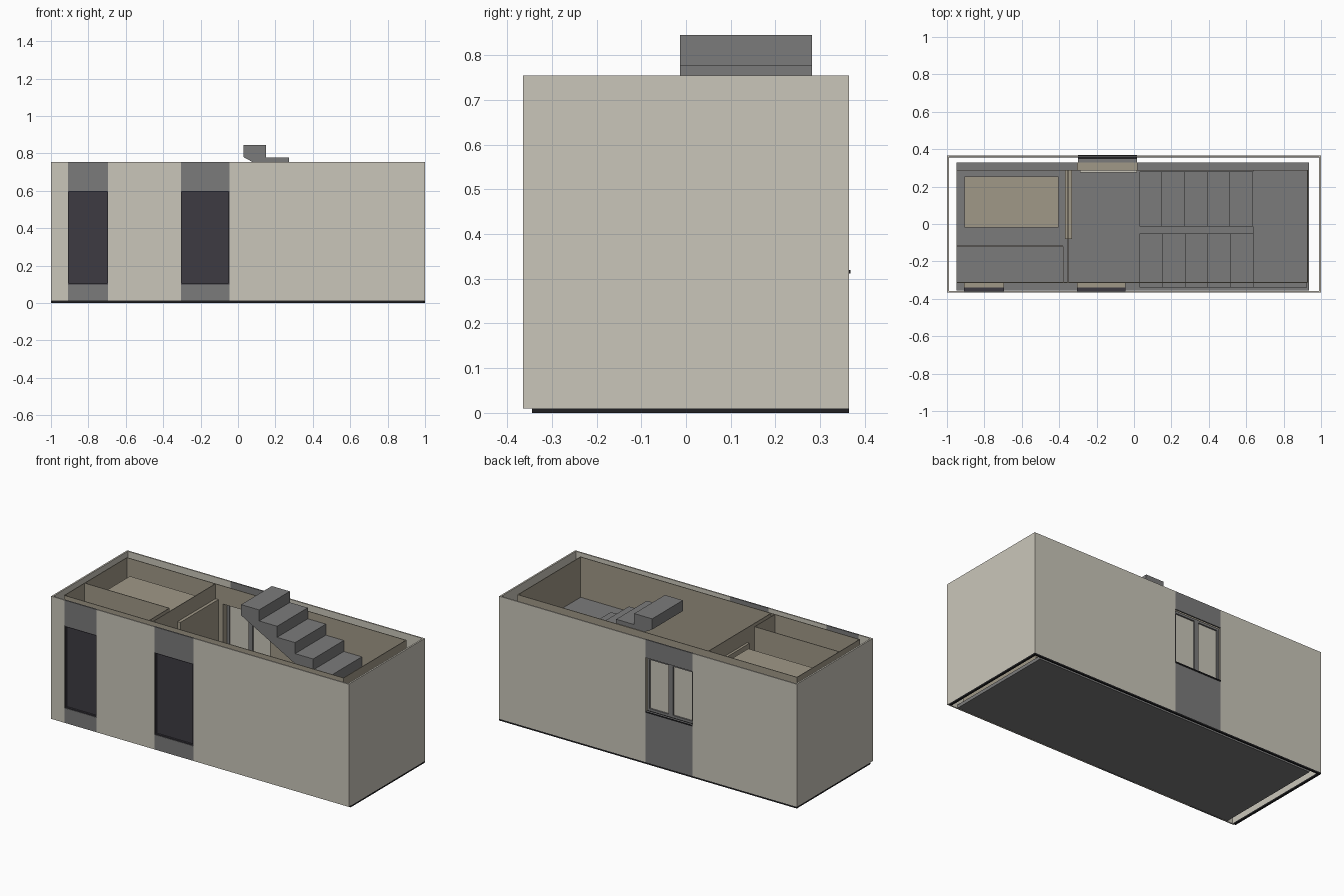
import bpy

if "Cube" in bpy.data.objects:
    bpy.data.objects.remove(bpy.data.objects["Cube"])


def mat(name, r, g, b):
    m = bpy.data.materials.new(name)
    lin = [((c / 255 + 0.055) / 1.055) ** 2.4 for c in (r, g, b)]
    m.diffuse_color = (*lin, 1)
    m.use_nodes = True
    m.node_tree.nodes["Principled BSDF"].inputs["Base Color"].default_value = m.diffuse_color
    return m


CREAM = mat("cream_wall", 202, 198, 186)
TAN = mat("tan_lining", 160, 152, 135)
GREY = mat("grey_panel", 123, 123, 123)
DARK = mat("dark_glass", 61, 59, 66)
BLACK = mat("black_plinth", 32, 32, 34)


def mesh(name, verts, faces, m):
    me = bpy.data.meshes.new(name)
    me.from_pydata(verts, [], faces)
    me.materials.append(m)
    ob = bpy.data.objects.new(name, me)
    bpy.context.collection.objects.link(ob)
    return ob


def prism(name, prof, y0, y1, m):
    """Extrude an anticlockwise x-z profile along y."""
    n = len(prof)
    verts = [(x, y0, z) for x, z in prof] + [(x, y1, z) for x, z in prof]
    faces = [tuple(range(n)), tuple(range(2 * n - 1, n - 1, -1))]
    faces += [(i, i + n, (i + 1) % n + n, (i + 1) % n) for i in range(n)]
    return mesh(name, verts, faces, m)


def box(name, x0, x1, y0, y1, z0, z1, m):
    return prism(name, [(x0, z0), (x1, z0), (x1, z1), (x0, z1)], y0, y1, m)


def frame(name, x0, x1, y0, y1, z0, z1, w, m):
    """Rectangular frame made of four bars."""
    box(name + "_left", x0, x0 + w, y0, y1, z0, z1, m)
    box(name + "_right", x1 - w, x1, y0, y1, z0, z1, m)
    box(name + "_bottom", x0 + w, x1 - w, y0, y1, z0, z0 + w, m)
    box(name + "_top", x0 + w, x1 - w, y0, y1, z1 - w, z1, m)


H, B, T = 0.755, 0.01, 0.004     # wall top, wall bottom, lining thickness
Y = 0.365
WX0, WX1, WZ0, WZ1 = -0.30, 0.015, 0.32, 0.645   # back window
doors = [(-0.91, -0.695), (-0.305, -0.045)]      # front glazing

# outer walls
for s, n in ((-1, "left"), (1, "right")):
    box("outer_wall_" + n, min(s, s * 0.99), max(s, s * 0.99), -Y, Y, B, H, CREAM)
edges = [-0.99] + [e for d in doors for e in d] + [0.99]
for i in range(0, len(edges), 2):
    box("outer_wall_front_%d" % i, edges[i], edges[i + 1], -Y, -Y + 0.008, B, H, CREAM)
box("outer_wall_back_a", -0.99, WX0, Y - 0.008, Y, B, H, CREAM)
box("outer_wall_back_b", WX1, 0.99, Y - 0.008, Y, B, H, CREAM)

# front glazing strips: grey panels, frame, dark pane and tan reveal
for a, b in doors:
    box("front_panel_low", a, b, -Y, -Y + 0.008, B, 0.1, GREY)
    box("front_panel_high", a, b, -Y, -Y + 0.008, 0.6, H, GREY)
    frame("front_frame", a, b, -Y + 0.002, -0.345, 0.1, 0.6, 0.006, DARK)
    box("front_pane", a, b, -0.352, -0.34, 0.1, 0.6, DARK)
    box("front_reveal", a, b, -0.34, -0.315, 0.1, 0.6, TAN)

# back window
box("back_panel_low", WX0, WX1, Y - 0.008, Y, B, WZ0, GREY)
box("back_panel_high", WX0, WX1, Y - 0.008, Y, WZ1, H, GREY)
mid = (WX0 + WX1) / 2
for a, b in ((WX0, mid), (mid, WX1)):
    frame("window_frame", a, b, 0.325, 0.35, WZ0, WZ1, 0.014, GREY)
    box("window_pane", a + 0.014, b - 0.014, 0.334, 0.341, WZ0 + 0.014, WZ1 - 0.014, CREAM)
frame("window_reveal", WX0 - T, WX1 + T, 0.29, 0.33, WZ0 - T, WZ1 + T, T, TAN)
box("window_board", WX0 + 0.01, WX1, 0.275, 0.29, WZ0 - 0.01, WZ0, CREAM)
box("window_sill", WX0, WX1, 0.33, 0.368, WZ0 - 0.008, WZ0, BLACK)

# plinth under three sides, and the floor slab
box("plinth_back", -1, 1, 0.355, Y, 0, B, BLACK)
box("plinth_left", -1, -0.988, -0.345, 0.355, 0, B, BLACK)
box("plinth_right", 0.988, 1, -0.345, 0.355, 0, B, BLACK)
box("floor_slab", -0.95, 0.935, -0.355, 0.33, B, 0.03, GREY)

# inner lining
LX0, LX1, LY0, LY1, F = -0.95, 0.93, -0.315, 0.29, 0.03
box("lining_left", LX0, LX0 + T, LY0, LY1, F, H, TAN)
box("lining_right", LX1 - T, LX1, LY0, LY1, F, H, TAN)
box("lining_front", LX0, LX1, LY0, LY0 + T, F, H, TAN)
box("lining_back_a", LX0, WX0, LY1 - T, LY1, F, H, TAN)
box("lining_back_b", WX1, LX1, LY1 - T, LY1, F, H, TAN)
box("lining_back_low", WX0, WX1, LY1 - T, LY1, F, WZ0, TAN)
box("lining_back_high", WX0, WX1, LY1 - T, LY1, WZ1, H, TAN)

# partitions, door leaf and low-ceilinged pod
box("partition_cross", -0.355, -0.355 + T, LY0, LY1, F, H, TAN)
box("partition_hall_side", -0.38, -0.38 + T, LY0, -0.12, F, H, TAN)
box("partition_hall", LX0, -0.38, -0.12, -0.12 + T, F, H, TAN)
box("door_leaf", -0.37, -0.332, -0.08, 0.285, F, 0.665, TAN)
box("pod", -0.905, -0.405, -0.02, 0.255, F, 0.665, TAN)

# stairs: two flights of five treads with a landing between
SX, G, R = 0.03, 0.121, 0.067
LAND = 0.845 - 5 * R
up = [(SX, 0.78), (SX + 5 * G, 0.45), (SX + 5 * G, 0.845 - 4 * R)]
for i in range(4, -1, -1):
    z = 0.845 - i * R
    if i < 4:
        up.append((SX + (i + 1) * G, z))
    up.append((SX + i * G, z))
prism("upper_flight", up, -0.013, 0.282, GREY)

r2 = LAND / 6
low = [(SX, F), (SX + G, F), (SX + 5 * G, LAND - r2 - 0.13)]
for i in range(4, -1, -1):
    z = (i + 1) * r2
    low += [(SX + (i + 1) * G, z), (SX + i * G, z)]
prism("lower_flight", low, -0.34, -0.05, GREY)
box("landing", SX + 5 * G, LX1 - T, -0.34, LY1 - T, LAND - 0.06, LAND, GREY)
